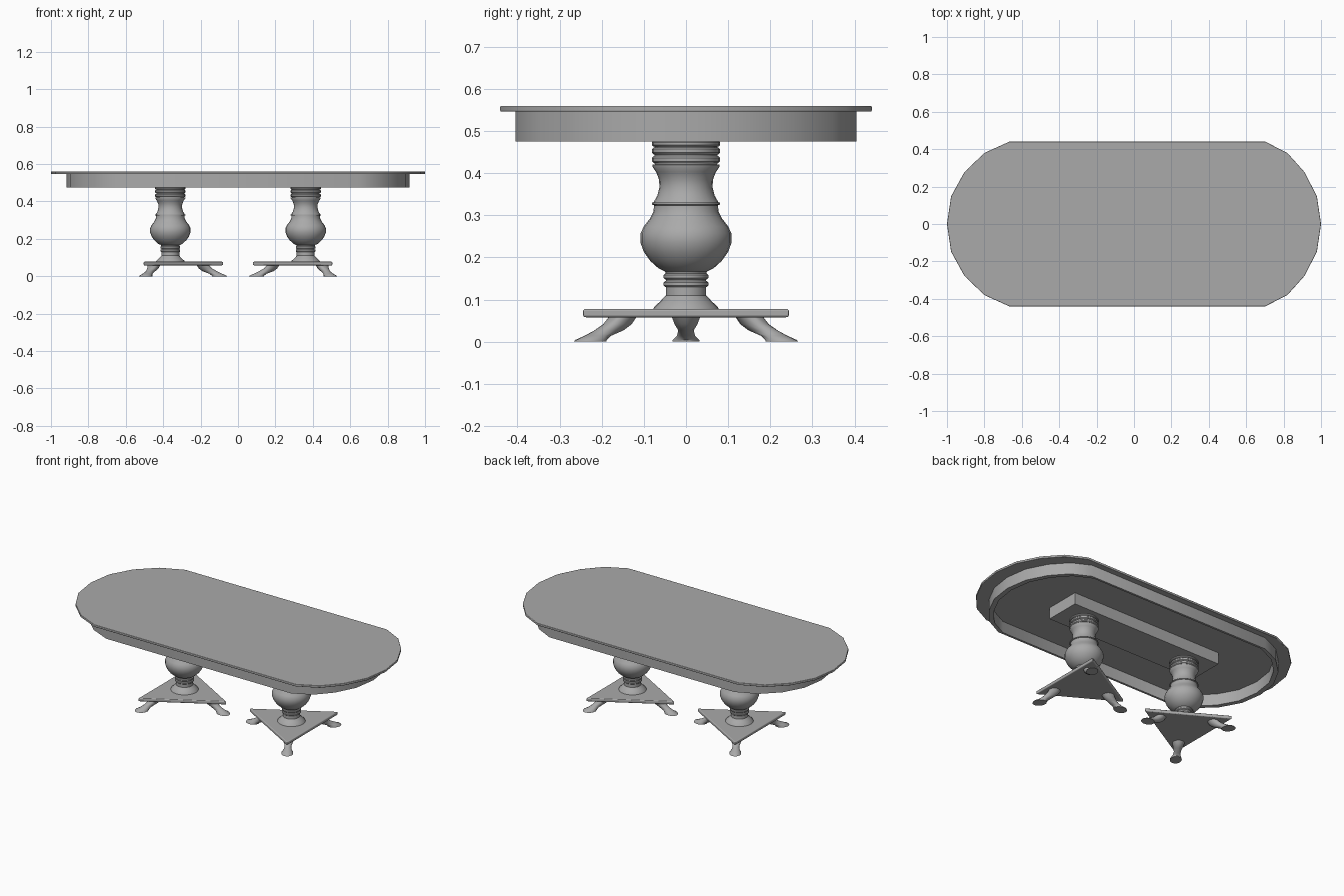
import bpy
import bmesh
from math import cos, sin, pi, radians

cube = bpy.data.objects.get("Cube")
if cube:
    bpy.data.objects.remove(cube)

grey = bpy.data.materials.new("plain_grey")
grey.use_nodes = True
colour = (0.4, 0.4, 0.4, 1)
grey.diffuse_color = colour
grey.node_tree.nodes["Principled BSDF"].inputs["Base Color"].default_value = colour


def finish(bm, name, bevel=0, angle=35):
    """Turn a bmesh into a named, shaded object."""
    bmesh.ops.recalc_face_normals(bm, faces=bm.faces)
    mesh = bpy.data.meshes.new(name)
    bm.to_mesh(mesh)
    bm.free()
    mesh.materials.append(grey)
    obj = bpy.data.objects.new(name, mesh)
    bpy.context.collection.objects.link(obj)
    bpy.ops.object.select_all(action='DESELECT')
    obj.select_set(True)
    bpy.context.view_layer.objects.active = obj
    bpy.ops.object.shade_smooth_by_angle(angle=radians(angle))
    if bevel:
        mod = obj.modifiers.new("soft_edge", 'BEVEL')
        mod.width, mod.segments = bevel, 3
        mod.limit_method, mod.angle_limit = 'ANGLE', radians(50)
    return obj


def loft(bm, rings, closed=False):
    """Bridge rings of points; cap both ends unless the loop is closed."""
    rows = [[bm.verts.new(p) for p in ring] for ring in rings]
    n = len(rows[0])
    pairs = list(zip(rows, rows[1:])) + ([(rows[-1], rows[0])] if closed else [])
    for a, b in pairs:
        for i in range(n):
            j = (i + 1) % n
            bm.faces.new((a[i], a[j], b[j], b[i]))
    if not closed:
        bm.faces.new(rows[0])
        bm.faces.new(rows[-1])


def outline(scale, z):
    """Long oval with straight sides and faceted ends."""
    right = [(0.70, 0.441), (0.82, 0.38), (0.912, 0.277), (0.978, 0.148)]
    left = [(-0.978, 0.148), (-0.907, 0.277), (-0.80, 0.38), (-0.665, 0.441)]
    upper = [(1, 0)] + right[::-1] + left[::-1] + [(-1, 0)]
    lower = [(x, -y) for x, y in upper[-2:0:-1]]
    return [(x * scale, y * scale, z) for x, y in upper + lower]


# Table top
bm = bmesh.new()
loft(bm, [outline(1, 0.546), outline(1, 0.56)])
finish(bm, "table_top", bevel=0.003)

# Hollow apron
bm = bmesh.new()
loft(bm, [outline(0.918, 0.475), outline(0.918, 0.547),
          outline(0.888, 0.547), outline(0.888, 0.475)], closed=True)
finish(bm, "apron")

# Rail under the top that carries both columns
bm = bmesh.new()
loft(bm, [[(sx * 0.52, sy * 0.11, z) for sx, sy in ((1, 1), (-1, 1), (-1, -1), (1, -1))]
          for z in (0.475, 0.547)])
finish(bm, "support_rail")


def ring_band(z0, z1, r, groove):
    """Rounded collar between two grooves."""
    e = (z1 - z0) * 0.25
    return [(groove, z0), (r - e, z0), (r, z0 + e), (r, z1 - e), (r - e, z1), (groove, z1)]


# Turned profile as (radius, height)
profile = [(0.078, 0.077), (0.076, 0.082), (0.062, 0.095), (0.048, 0.11)]
profile += ring_band(0.13, 0.144, 0.053, 0.048) + ring_band(0.148, 0.162, 0.053, 0.048)
profile += [(0.05, 0.167), (0.065, 0.174), (0.085, 0.192), (0.1, 0.213), (0.108, 0.235),
            (0.108, 0.257), (0.1, 0.274), (0.086, 0.292), (0.077, 0.31), (0.076, 0.324)]
profile += [(0.081, 0.326), (0.081, 0.33), (0.077, 0.331), (0.068, 0.347), (0.063, 0.367),
            (0.064, 0.385), (0.071, 0.403), (0.08, 0.416), (0.08, 0.42), (0.074, 0.421)]
for low, high in ((0.424, 0.441), (0.445, 0.461), (0.464, 0.476)):
    profile += ring_band(low, high, 0.081, 0.075)

# Foot slices as (height, inner reach, outer reach, half width)
foot = [(0.06, 0.14, 0.205, 0.035), (0.042, 0.152, 0.223, 0.028), (0.027, 0.172, 0.25, 0.019),
        (0.014, 0.208, 0.276, 0.022), (0.004, 0.222, 0.3, 0.033), (0, 0.222, 0.303, 0.033)]


def circle(n):
    return [(cos(2 * pi * i / n), sin(2 * pi * i / n)) for i in range(n)]


for side, label in ((1, "left"), (-1, "right")):
    centre = side * 0.362
    # Each base points one corner at the middle of the table
    headings = [(pi if side > 0 else 0) + k * 2 * pi / 3 for k in range(3)]

    # Turned column
    bm = bmesh.new()
    loft(bm, [[(centre + r * c, r * s, z) for c, s in circle(24)] for r, z in profile])
    finish(bm, label + "_column", angle=40)

    # Triangular base plate
    bm = bmesh.new()
    loft(bm, [[(centre + 0.284 * cos(a), 0.284 * sin(a), z) for a in headings]
              for z in (0.058, 0.078)])
    finish(bm, label + "_base_plate", bevel=0.005)

    # Three splayed feet
    for k, a in enumerate(headings):
        bm = bmesh.new()
        rings = []
        for z, near, far, w in foot:
            mid, half = (near + far) / 2, (far - near) / 2
            pts = [(mid + half * c, w * s) for c, s in circle(14)]
            rings.append([(centre + u * cos(a) - v * sin(a), u * sin(a) + v * cos(a), z)
                          for u, v in pts])
        loft(bm, rings)
        finish(bm, f"{label}_foot_{k + 1}", angle=50)
